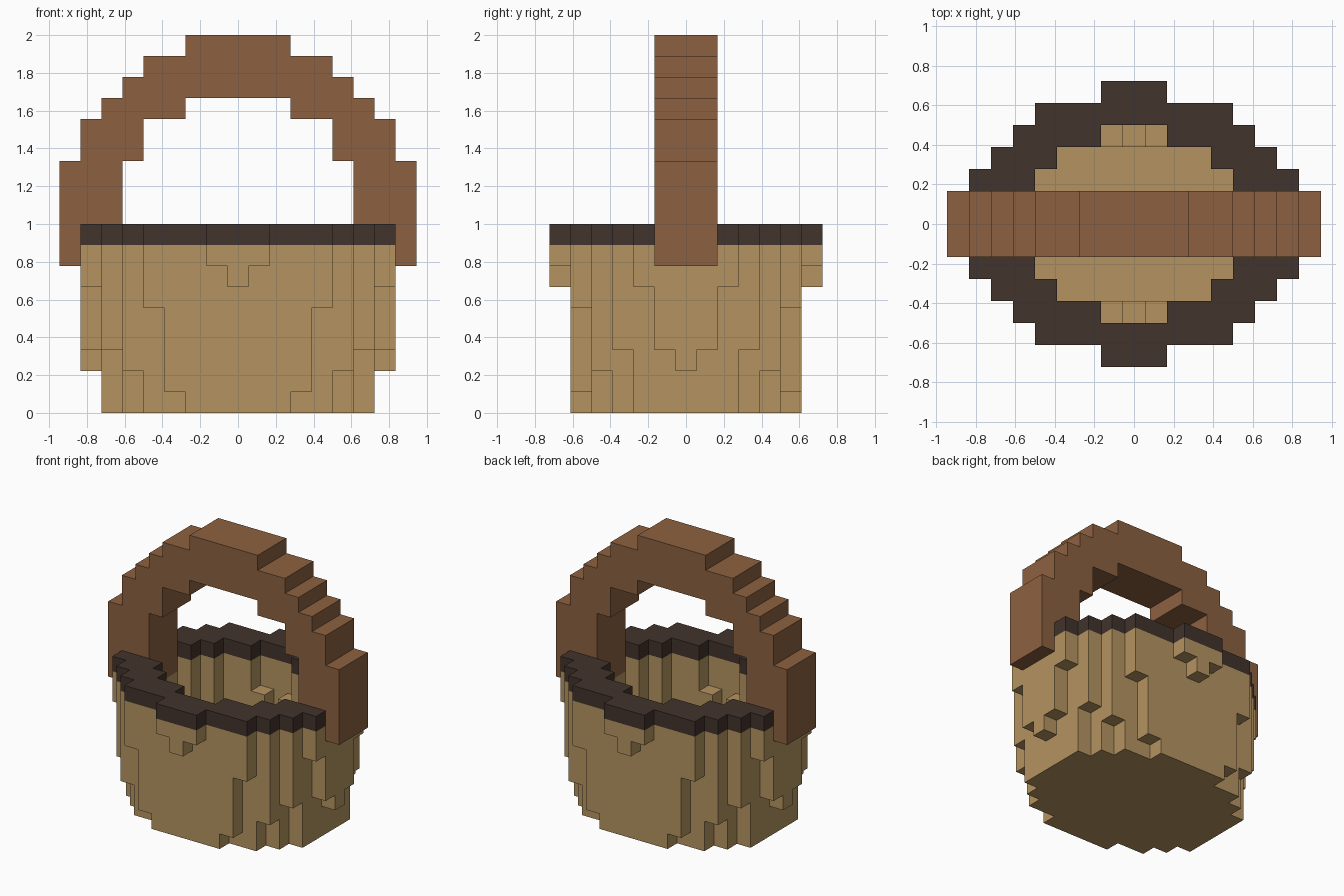
import bpy, bmesh
from mathutils import Vector

if "Cube" in bpy.data.objects:
    bpy.data.objects.remove(bpy.data.objects["Cube"], do_unlink=True)

U = 1 / 9  # edge of one block


def material(name, rgb):
    m = bpy.data.materials.new(name)
    m.use_nodes = True
    m.diffuse_color = (*rgb, 1)
    m.node_tree.nodes["Principled BSDF"].inputs["Base Color"].default_value = (*rgb, 1)
    return m


tan = material("tan wicker", (0.462, 0.296, 0.120))
brown = material("brown handle", (0.262, 0.120, 0.051))
dark = material("dark rim", (0.0545, 0.0331, 0.0252))


def block_part(name, cells, mat):
    """Skin a set of (x, y, layer) blocks and merge the flat areas."""
    bm = bmesh.new()
    verts = {}

    def corner(p):
        key = tuple(round(2 * c) for c in p)
        if key not in verts:
            verts[key] = bm.verts.new(p * U)
        return verts[key]

    for c in cells:
        centre = Vector((c[0], c[1], c[2] + 0.5))
        for axis in range(3):
            for sign in (-1, 1):
                n = Vector((0, 0, 0))
                n[axis] = sign
                if tuple(int(a + b) for a, b in zip(c, n)) in cells:
                    continue
                s = Vector((0, 0, 0))
                s[(axis + 1) % 3] = 0.5
                t = n.cross(s)
                mid = centre + n * 0.5
                bm.faces.new([corner(mid + o) for o in (-s - t, s - t, s + t, -s + t)])
    bmesh.ops.dissolve_limit(bm, angle_limit=0.01, verts=bm.verts[:], edges=bm.edges[:])
    bmesh.ops.triangulate(bm, faces=[f for f in bm.faces if len(f.verts) > 4])
    mesh = bpy.data.meshes.new(name)
    bm.to_mesh(mesh)
    bm.free()
    mesh.materials.append(mat)
    ob = bpy.data.objects.new(name, mesh)
    bpy.context.collection.objects.link(ob)
    return ob


# Outside of the basket: for each row |y|, (first layer, half width) steps
OUTER = [
    [(0, 6), (2, 7)], [(0, 6), (3, 7)], [(0, 6), (6, 7)], [(0, 5), (3, 6)],
    [(0, 4), (2, 5)], [(0, 2), (1, 3), (5, 4)], [(6, 0), (7, 1)],
]
# Hollow inside, same format
INNER = [[(2, 5)], [(2, 5)], [(2, 4)], [(2, 3)], [(5, 0), (6, 1)]]


def inside(steps, x, y, z):
    if abs(y) >= len(steps):
        return False
    widths = [w for first, w in steps[abs(y)] if z >= first]
    return bool(widths) and abs(x) <= widths[-1]


# Arched handle: (first layer, end layer, inner half width, outer half width)
ARCH = [(7, 12, 5, 8), (12, 14, 4, 7), (14, 15, 2, 6),
        (15, 16, -1, 5), (16, 17, -1, 4), (17, 18, -1, 2)]
handle = {(x, y, z) for a, b, lo, hi in ARCH for z in range(a, b)
          for x in range(-hi, hi + 1) if abs(x) > lo for y in (-1, 0, 1)}

# Hollow basket, with the handle ends let into its wall
shell = {(x, y, z) for x in range(-8, 9) for y in range(-6, 7) for z in range(9)
         if inside(OUTER, x, y, z) and not inside(INNER, x, y, z)} - handle

block_part("basket_body", {c for c in shell if c[2] < 8}, tan)
block_part("basket_rim", {c for c in shell if c[2] == 8}, dark)
block_part("handle", handle, brown)
